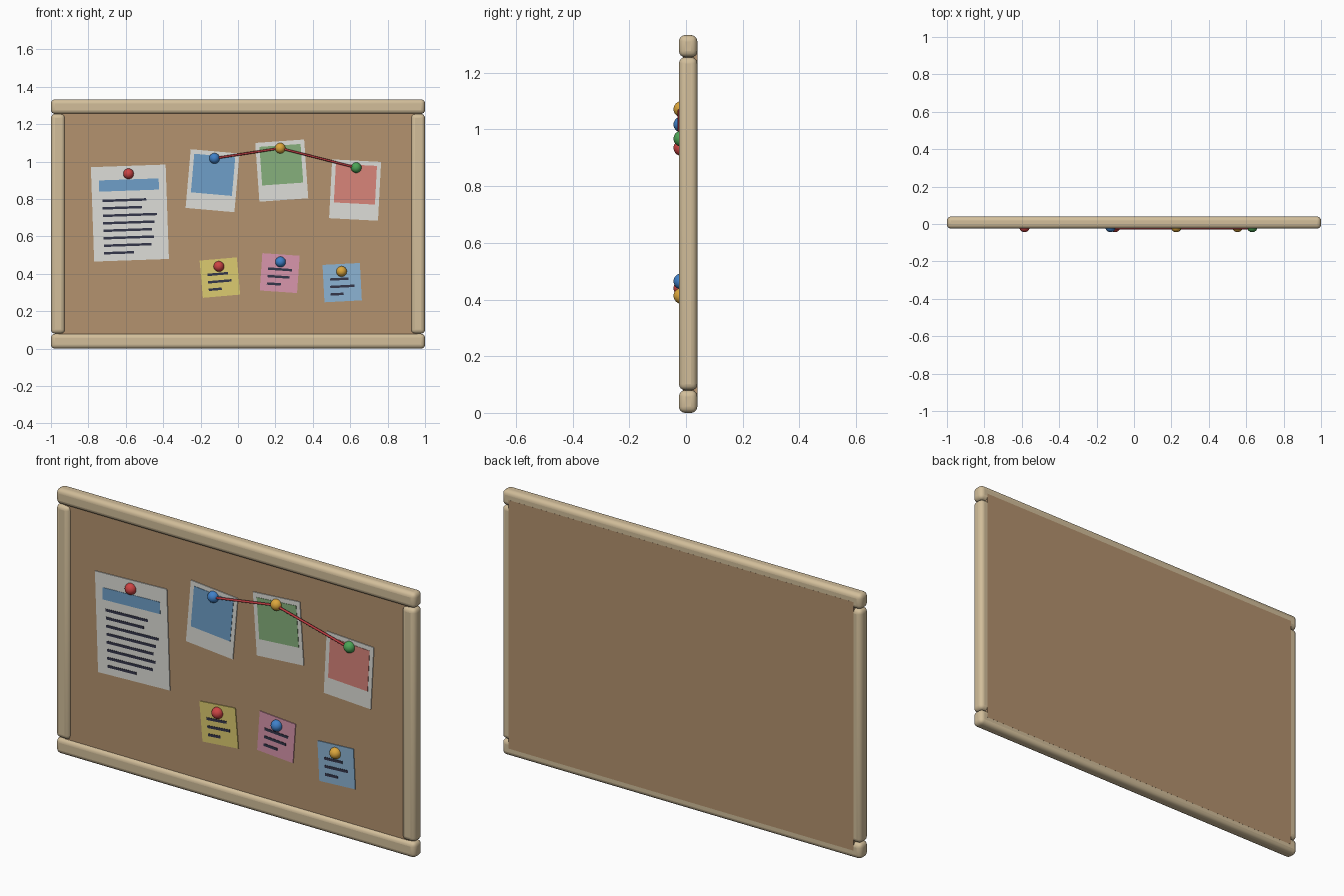
import bpy
from math import radians
from mathutils import Matrix, Vector

if "Cube" in bpy.data.objects:
    bpy.data.objects.remove(bpy.data.objects["Cube"], do_unlink=True)


def material(name, hex_code):
    def linear(pair):
        c = int(pair, 16) / 255
        return c / 12.92 if c < 0.04 else ((c + 0.055) / 1.055) ** 2.4
    colour = [linear(hex_code[i:i + 2]) for i in (0, 2, 4)] + [1]
    mat = bpy.data.materials.new(name)
    mat.use_nodes = True
    mat.diffuse_color = colour
    shader = mat.node_tree.nodes["Principled BSDF"]
    shader.inputs["Base Color"].default_value = colour
    shader.inputs["Roughness"].default_value = 0.7
    return mat


MATS = {name: material(name, code) for name, code in {
    "wood": "D2BE9A", "cork": "B4926E", "paper": "DEDED8", "ink": "34364A",
    "sky": "6E9FC8", "leaf": "86B07C", "coral": "D8857A",
    "yellow": "DCCB70", "pink": "D896AC", "pale_blue": "8CB4D4",
    "red": "CC4444", "blue": "3F80C8", "gold": "DCA63C", "green": "4CA456",
    "thread": "B83A40"}.items()}


def finish(obj, name, mat):
    obj.name = name
    obj.data.materials.append(MATS[mat])
    return obj


def box(name, x, y, z, mat, bevel=0, place=Matrix()):
    """Box from (min, max) pairs on each axis, moved by a placing matrix."""
    bpy.ops.mesh.primitive_cube_add(size=1)
    obj = bpy.context.object
    size = Matrix.Diagonal([b - a for a, b in (x, y, z)] + [1])
    centre = Vector([(a + b) / 2 for a, b in (x, y, z)])
    obj.data.transform(Matrix.Translation(centre) @ size)
    obj.matrix_world = place
    if bevel:
        mod = obj.modifiers.new("rounding", "BEVEL")
        mod.width, mod.segments = bevel, 4
        bpy.ops.object.shade_smooth_by_angle(angle=radians(40))
    return finish(obj, name, mat)


FRONT = -0.01          # front face of the cork
PAPER = FRONT - 0.004  # front face of the sheets
PRINT = PAPER - 0.002  # front face of print and pictures
DEPTH = (-0.025, 0.04)

# Cork panel and rounded frame
box("cork_panel", (-0.96, 0.96), (FRONT, 0.0403), (0.04, 1.29), "cork")
box("bottom_rail", (-1, 1), DEPTH, (0, 0.08), "wood", 0.022)
box("top_rail", (-1, 1), DEPTH, (1.255, 1.333), "wood", 0.022)
for side, x in (("right", (-1, -0.925)), ("left", (0.925, 1))):
    box(side + "_stile", x, DEPTH, (0.08, 1.255), "wood", 0.022)


def sheet(name, x, z, tilt, width, height, mat):
    """Pinned sheet; returns its placing matrix."""
    place = Matrix.Translation((x, 0, z)) @ Matrix.Rotation(-radians(tilt), 4, "Y")
    box(name, (-width / 2, width / 2), (PAPER, FRONT + 0.001),
        (-height / 2, height / 2), mat, place=place)
    return place


def printed(name, x, z, mat, place):
    box(name, x, (PRINT, PAPER + 0.001), z, mat, place=place)


def text_lines(name, left, top, widths, place):
    for i, width in enumerate(widths):
        z = top - 0.04 * i
        printed(f"{name}_line_{i + 1}", (left, left + width),
                (z - 0.0065, z + 0.0065), "ink", place)


def pin(name, height, mat, place):
    """Round pin head; returns its centre."""
    centre = place @ Vector((0, -0.016, height))
    bpy.ops.mesh.primitive_uv_sphere_add(segments=24, ring_count=16,
                                         radius=0.028, location=centre)
    bpy.ops.object.shade_smooth()
    finish(bpy.context.object, name + "_pin", mat)
    return centre


# Large document
page = sheet("document", -0.578, 0.725, 2, 0.4, 0.505, "paper")
printed("document_header", (-0.16, 0.16), (0.12, 0.18), "sky", page)
text_lines("document", -0.145, 0.07,
           (0.235, 0.21, 0.29, 0.275, 0.26, 0.27, 0.255, 0.16), page)
pin("document", 0.21, "red", page)

# Instant photos
photo_pins = []
for i, (x, z, tilt, picture, head) in enumerate((
        (-0.136, 0.898, -5, "sky", "blue"),
        (0.234, 0.952, 4, "leaf", "gold"),
        (0.626, 0.848, -3, "coral", "green"))):
    name = f"photo_{i + 1}"
    place = sheet(name, x, z, tilt, 0.262, 0.315, "paper")
    printed(name + "_picture", (-0.11, 0.11), (-0.072, 0.135), picture, place)
    photo_pins.append(pin(name, 0.12, head, place))

# Sticky notes
for i, (x, z, tilt, mat, head, widths) in enumerate((
        (-0.097, 0.38, 5, "yellow", "red", (0.11, 0.125, 0.07)),
        (0.223, 0.404, -4, "pink", "blue", (0.13, 0.12, 0.075)),
        (0.557, 0.353, 3, "pale_blue", "gold", (0.1, 0.13, 0.07)))):
    name = f"note_{i + 1}"
    place = sheet(name, x, z, tilt, 0.2, 0.2, mat)
    text_lines(name, -0.065, 0.02, widths, place)
    pin(name, 0.06, head, place)

# Thread joining the photo pins
curve = bpy.data.curves.new("thread", "CURVE")
curve.dimensions = "3D"
curve.bevel_depth, curve.bevel_resolution = 0.006, 2
spline = curve.splines.new("POLY")
spline.points.add(len(photo_pins) - 1)
for point, centre in zip(spline.points, photo_pins):
    point.co = (centre.x, centre.y - 0.008, centre.z, 1)
thread = bpy.data.objects.new("thread", curve)
bpy.context.collection.objects.link(thread)
finish(thread, "thread", "thread")
